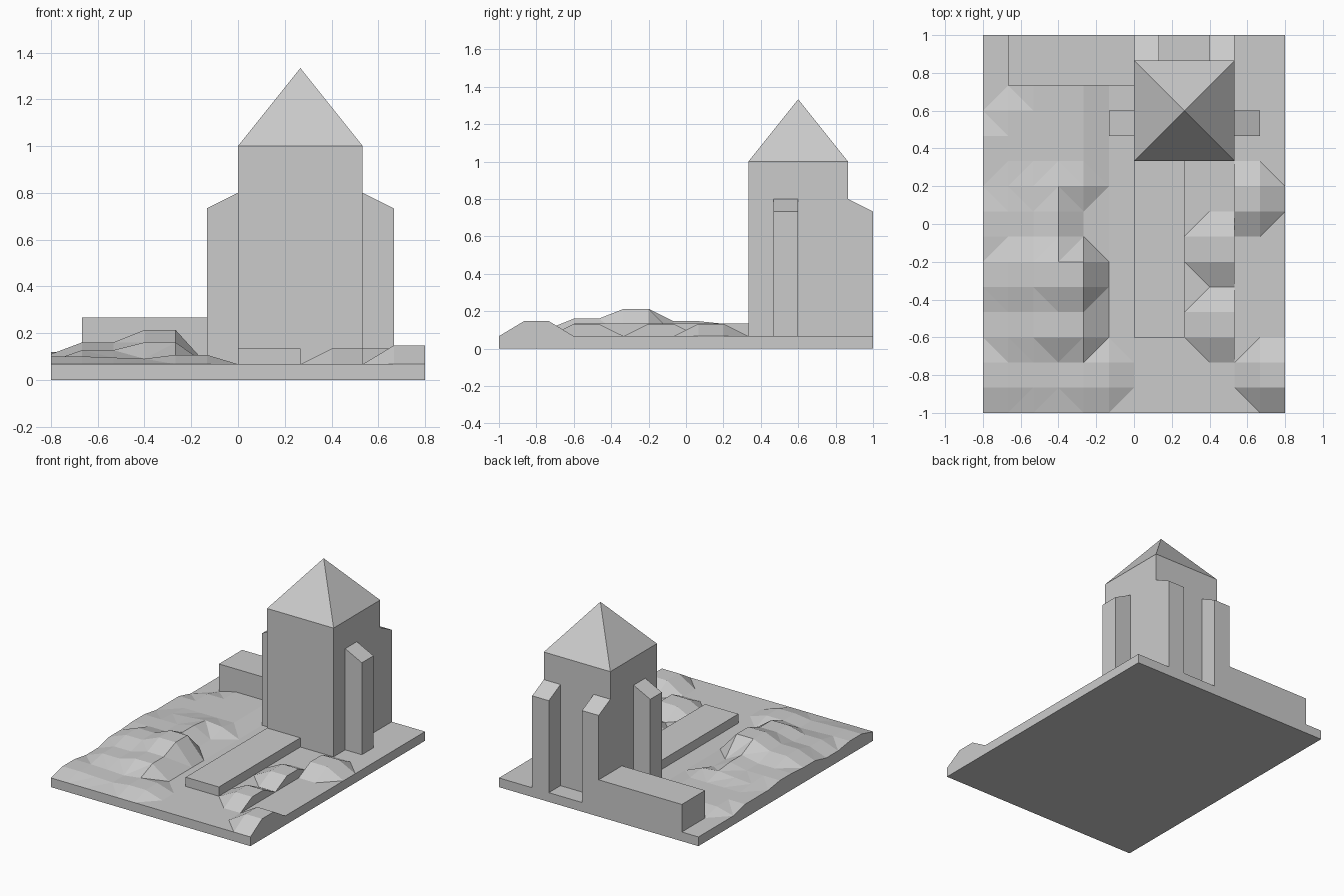
import bpy, bmesh, math

if "Cube" in bpy.data.objects:
    bpy.data.objects.remove(bpy.data.objects["Cube"])

G = 2 / 15          # grid cell
BASE = G / 2        # top of the ground slab


def finish(name, bm):
    bmesh.ops.recalc_face_normals(bm, faces=bm.faces)
    me = bpy.data.meshes.new(name)
    bm.to_mesh(me)
    bm.free()
    ob = bpy.data.objects.new(name, me)
    bpy.context.collection.objects.link(ob)
    return ob


def box(name, x, y, z, slope=None):
    """Box from ranges; slope=(axis, side) lowers the outer top edge."""
    bm = bmesh.new()
    bmesh.ops.create_cube(bm, size=1)
    for v in bm.verts:
        top = v.co.z > 0
        drop = slope and top and v.co[slope[0]] * slope[1] > 0
        for i, r in enumerate((x, y, z)):
            v.co[i] = r[1] if v.co[i] > 0 else r[0]
        if drop:
            v.co.z -= BASE
    return finish(name, bm)


def terrain(name, i0, j0, rows):
    """Faceted height patch (heights in thousandths) with vertical skirts."""
    bm = bmesh.new()
    vs = [[bm.verts.new((-0.8 + (i0 + i) * G, -1 + (j0 + j) * G, max(h / 1000, BASE)))
           for i, h in enumerate(row)] for j, row in enumerate(rows)]
    for j in range(len(rows) - 1):
        for i in range(len(rows[0]) - 1):
            a, b, c, d = vs[j][i], vs[j][i + 1], vs[j + 1][i + 1], vs[j + 1][i]
            # crease along the lower diagonal
            if a.co.z + c.co.z < b.co.z + d.co.z:
                tris = ((a, b, c), (a, c, d))
            else:
                tris = ((a, b, d), (b, c, d))
            for t in tris:
                if max(v.co.z for v in t) > BASE + 1e-4:
                    bm.faces.new(t)
    edges = [e for e in bm.edges if e.is_boundary
             and max(v.co.z for v in e.verts) > BASE + 1e-4]
    ext = bmesh.ops.extrude_edge_only(bm, edges=edges)
    for v in ext["geom"]:
        if isinstance(v, bmesh.types.BMVert):
            v.co.z = BASE
    bmesh.ops.remove_doubles(bm, verts=bm.verts, dist=1e-4)
    bmesh.ops.delete(bm, geom=[v for v in bm.verts if not v.link_faces], context="VERTS")
    return finish(name, bm)


# Ground slab, low rear wall and raised walkway
box("ground_slab", (-0.8, 0.8), (-1, 1), (0, BASE))
box("rear_wall", (-5 * G, 0), (5.5 * G, 1), (BASE, 2 * G))
box("walkway", (0, 2 * G), (-4.5 * G, 2.5 * G), (BASE, G))

# Tower with pyramid roof
box("tower", (0, 4 * G), (2.5 * G, 6.5 * G), (BASE, 1))
bpy.ops.mesh.primitive_cone_add(vertices=4, radius1=2 * G * math.sqrt(2), depth=2.5 * G,
                                location=(2 * G, 4.5 * G, 1 + 1.25 * G),
                                rotation=(0, 0, math.pi / 4))
bpy.context.object.name = "roof"

# Buttresses with sloped caps
for side, x in ((-1, (-G, 0)), (1, (4 * G, 5 * G))):
    box("side_buttress", x, (3.5 * G, 4.5 * G), (BASE, 0.8), (0, side))
for x in ((0, G), (3 * G, 4 * G)):
    box("rear_buttress", x, (6.5 * G, 1), (BASE, 0.8), (1, 1))

# Mounds on the right side
pair = [[0, 133, 133]] * 2
flat = [[0, 0, 0]]
terrain("walkway_mounds", 8, 2, flat + pair + flat + pair + flat)
terrain("edge_mound", 10, 7, flat + [[133, 133, 0]] * 2 + flat)
terrain("corner_mound", 10, 0, flat + [[0, 147, 147]] * 2 + flat)

# Rolling hill on the left side
front = [100, 100, 95, 90, 107, 107, 0]
low = [80, 127, 127, 160, 160, 0, 0]
high = [110, 160, 160, 213, 213, 0, 0]
mid = [120, 120, 120, 147, 80, 0, 0]
back = [100, 100, 100, 100, 100, 0, 0]
terrain("hill", 0, 0, [[0] * 7, front, front, low, low, high, high, mid, mid,
                       [100, 110, 120, 133, 120, 0, 0], back, back,
                       [0, 100, 100, 100, 100, 0, 0], [0, 0, 100, 100, 100, 0, 0]])
